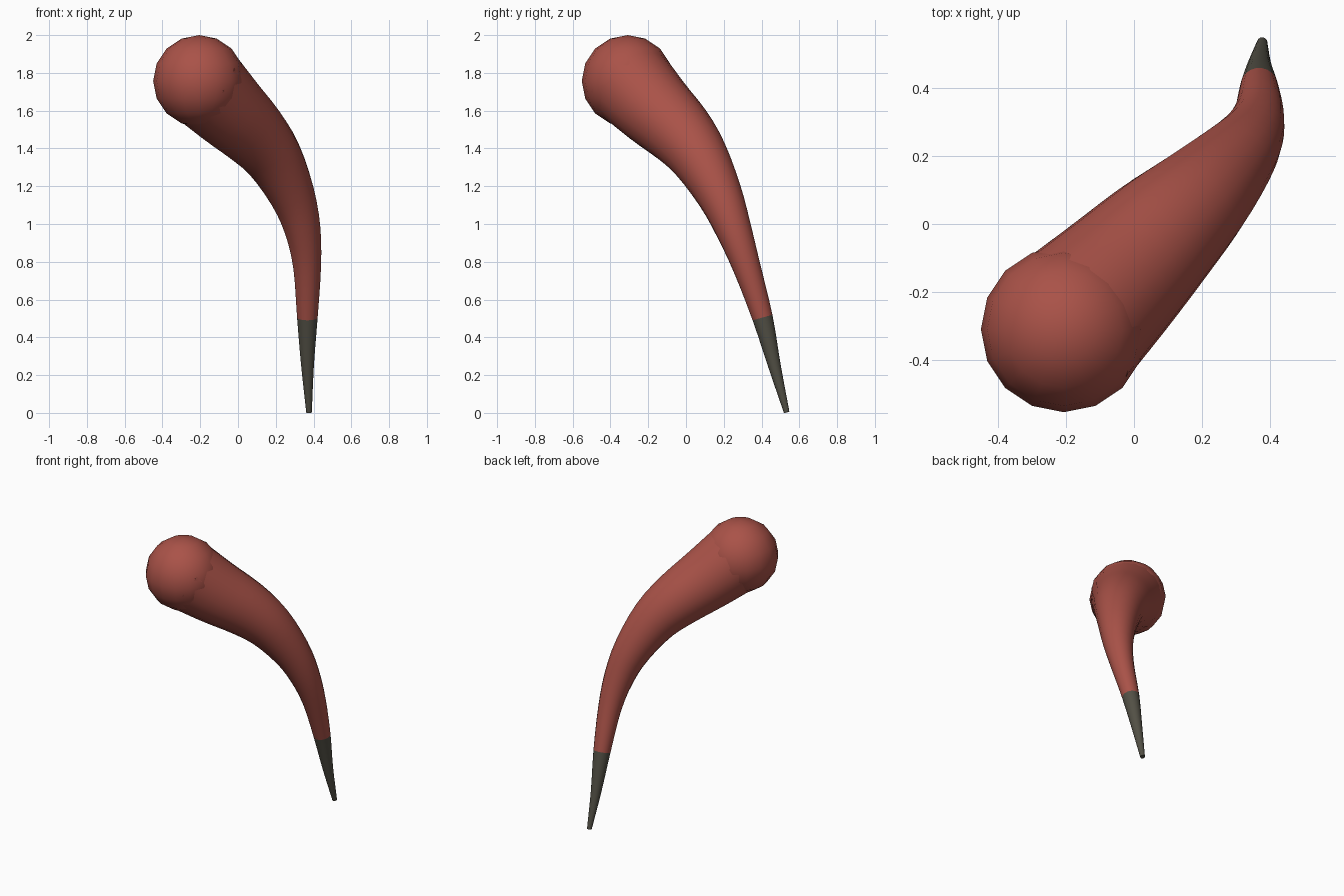
import bpy, bmesh, math
from mathutils import Vector

if "Cube" in bpy.data.objects:
    bpy.data.objects.remove(bpy.data.objects["Cube"])

SIDES = 20
# centre line: x, y, z, radius (from the thick root to the thin tip)
PATH = [(-0.205, -0.31, 1.76, 0.235), (-0.06, -0.17, 1.615, 0.209), (0.08, -0.03, 1.48, 0.182),
        (0.19, 0.075, 1.345, 0.154), (0.288, 0.18, 1.15, 0.121), (0.342, 0.252, 0.97, 0.096),
        (0.366, 0.322, 0.77, 0.074), (0.367, 0.405, 0.505, 0.055),
        (0.368, 0.468, 0.25, 0.034), (0.376, 0.533, 0.003, 0.015)]
TIP_START = 7
STEPS = 3


def material(name, rgb):
    m = bpy.data.materials.new(name)
    m.diffuse_color = (*rgb, 1)
    m.use_nodes = True
    m.node_tree.nodes["Principled BSDF"].inputs["Base Color"].default_value = m.diffuse_color
    return m


def finish(bm, name, mat):
    bmesh.ops.recalc_face_normals(bm, faces=bm.faces)
    me = bpy.data.meshes.new(name)
    bm.to_mesh(me)
    bm.free()
    me.materials.append(mat)
    ob = bpy.data.objects.new(name, me)
    bpy.context.collection.objects.link(ob)
    bpy.context.view_layer.objects.active = ob
    ob.select_set(True)
    bpy.ops.object.shade_smooth_by_angle(angle=math.radians(40))
    ob.select_set(False)
    return ob


def smooth_path(points):
    """Catmull-Rom curve through the points."""
    p = [Vector(q) for q in points]
    p = [2 * p[0] - p[1]] + p + [2 * p[-1] - p[-2]]
    out = []
    for i in range(1, len(p) - 2):
        a, b, c, d = p[i - 1:i + 3]
        for k in range(STEPS):
            t = k / STEPS
            out.append(0.5 * (2 * b + (c - a) * t + (2 * a - 5 * b + 4 * c - d) * t * t
                              + (3 * b - a - 3 * c + d) * t ** 3))
    return out + [p[-2]]


samples = smooth_path(PATH)


def tube(name, first, last, mat):
    bm = bmesh.new()
    rings = []
    for i in range(first, last + 1):
        s = samples[i]
        ahead, behind = samples[min(i + 1, len(samples) - 1)], samples[max(i - 1, 0)]
        axis = (ahead - behind).to_3d().normalized()
        u = axis.cross(Vector((1, -1, 0))).normalized()
        v = axis.cross(u)
        ring = []
        for k in range(SIDES):
            a = math.tau * k / SIDES
            ring.append(bm.verts.new(s.to_3d() + s.w * (math.cos(a) * u + math.sin(a) * v)))
        rings.append(ring)
    for r0, r1 in zip(rings, rings[1:]):
        for k in range(SIDES):
            j = (k + 1) % SIDES
            bm.faces.new((r0[k], r0[j], r1[j], r1[k]))
    bm.faces.new(rings[0])
    bm.faces.new(rings[-1])
    return finish(bm, name, mat)


red = material("brick red", (0.40, 0.085, 0.065))
dark = material("dark grey", (0.085, 0.08, 0.06))

# curved tapering body and its dark point
cut = TIP_START * STEPS
tube("curved_body", 0, cut, red)
tube("dark_tip", cut, len(samples) - 1, dark)

# round knob at the thick end
bm = bmesh.new()
bmesh.ops.create_uvsphere(bm, u_segments=16, v_segments=8, radius=0.243)
bmesh.ops.translate(bm, verts=bm.verts, vec=(-0.206, -0.309, 1.757))
finish(bm, "round_knob", red)
